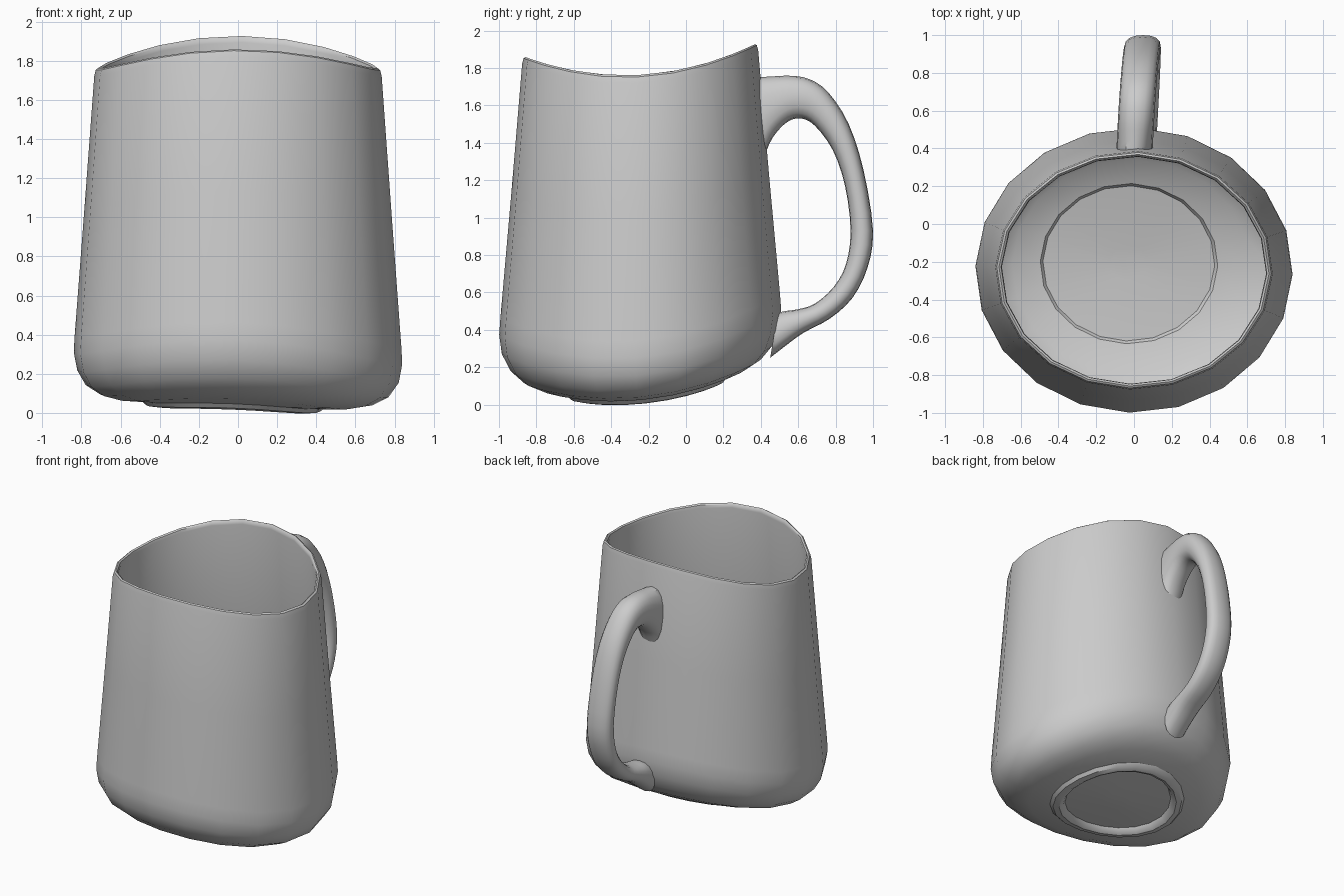
import bpy, bmesh, math
from mathutils import Vector

cube = bpy.data.objects.get("Cube")
if cube:
    bpy.data.objects.remove(cube)

glaze = bpy.data.materials.new("grey glaze")
glaze.use_nodes = True
GREY = (0.6, 0.6, 0.6, 1)
glaze.diffuse_color = GREY
glaze.node_tree.nodes["Principled BSDF"].inputs["Base Color"].default_value = GREY

SIDES = 20
CENTRE_Y = -0.245
HEIGHT = 1.76


def mesh_object(name, rings, cap_ends):
    """Skin a list of closed point rings into a smooth object."""
    bm = bmesh.new()
    loops = [[bm.verts.new(p) for p in ring] for ring in rings]
    for a, b in zip(loops, loops[1:]):
        n = len(a)
        for i in range(n):
            j = (i + 1) % n
            bm.faces.new((a[i], a[j], b[j], b[i]))
    if cap_ends:
        bm.faces.new(loops[0])
        bm.faces.new(loops[-1])
    bmesh.ops.recalc_face_normals(bm, faces=bm.faces)
    mesh = bpy.data.meshes.new(name)
    bm.to_mesh(mesh)
    bm.free()
    mesh.materials.append(glaze)
    ob = bpy.data.objects.new(name, mesh)
    bpy.context.collection.objects.link(ob)
    bpy.ops.object.select_all(action="DESELECT")
    ob.select_set(True)
    bpy.context.view_layer.objects.active = ob
    bpy.ops.object.shade_smooth_by_angle(angle=math.radians(35))
    return ob


def mug_ring(r, z):
    """Oval ring, bent into a saddle and tilted a little towards the base."""
    t = min(max(z / HEIGHT, 0), 1)
    ratio = 0.905 - 0.047 * t
    shift = min(1, 2 * (1 - r / 0.84)) if z < 0.15 else 0
    ring = []
    for i in range(SIDES):
        a = 2 * math.pi * i / SIDES - 0.03
        x = r * math.cos(a) - 0.03 * shift
        dy = r * ratio * math.sin(a) + 0.04 * shift
        bend = (0.27 + 0.076 * t) * dy * dy
        tilt = (0.096 - 0.04 * t) * dy - 0.04 * (1 - t) * x
        ring.append((x, CENTRE_Y + dy, z + 0.012 * (1 - t) + bend + tilt))
    return ring


# Mug body: recessed base, foot ring, outer wall, lip, inner wall, floor
profile = [
    (0.1, 0.045), (0.37, 0.045), (0.385, 0.02), (0.41, 0.006), (0.45, 0.01),
    (0.47, 0.03), (0.6, 0.035), (0.7, 0.055), (0.775, 0.1), (0.822, 0.175),
    (0.84, 0.27), (0.835, 0.36), (0.785, 1.03), (0.735, 1.72), (0.727, 1.752),
    (0.715, 1.762), (0.704, 1.755), (0.7, 1.735), (0.755, 1.03), (0.81, 0.34),
    (0.8, 0.23), (0.75, 0.15), (0.63, 0.1), (0.47, 0.088), (0.455, 0.07),
    (0.1, 0.07),
]
mesh_object("mug_body", [mug_ring(r, z) for r, z in profile], True)


# Handle: outer and inner edge of each section, as (y, z) pairs
sections = [
    ((0.385, 1.75), (0.42, 1.33)),
    ((0.47, 1.755), (0.465, 1.43)),
    ((0.56, 1.758), (0.54, 1.51)),
    ((0.66, 1.74), (0.615, 1.53)),
    ((0.76, 1.67), (0.69, 1.49)),
    ((0.87, 1.5), (0.785, 1.36)),
    ((0.95, 1.25), (0.85, 1.17)),
    ((1.0, 0.93), (0.88, 0.93)),
    ((0.97, 0.73), (0.855, 0.75)),
    ((0.89, 0.57), (0.79, 0.63)),
    ((0.77, 0.46), (0.69, 0.54)),
    ((0.63, 0.385), (0.6, 0.51)),
    ((0.54, 0.32), (0.53, 0.5)),
    ((0.45, 0.25), (0.49, 0.49)),
]


def spline(points, steps=3):
    """Catmull-Rom resampling of a point list."""
    p = [points[0]] + points + [points[-1]]
    out = []
    for a, b, c, d in zip(p, p[1:], p[2:], p[3:]):
        for k in range(steps):
            t = k / steps
            out.append((b * 2 + (c - a) * t + (a * 2 - b * 5 + c * 4 - d) * t ** 2
                        + (b * 3 - a - c * 3 + d) * t ** 3) / 2)
    return out + [points[-1]]


def lean(y, z):
    return 0.06 * (y - 0.4) + 0.015 * (1.75 - z)


outer = spline([Vector((0, *o)) for o, i in sections])
inner = spline([Vector((0, *i)) for o, i in sections])
rings = []
for o, i in zip(outer, inner):
    mid, half = (o + i) / 2, (o - i) / 2
    ring = []
    for k in range(16):
        a = 2 * math.pi * k / 16
        c, s = math.cos(a), math.sin(a)
        # rounded, slightly squared section
        p = mid + half * math.copysign(abs(c) ** 0.85, c)
        p.x = lean(p.y, p.z) + 0.096 * math.copysign(abs(s) ** 0.85, s)
        ring.append(p)
    rings.append(ring)
mesh_object("handle", rings, True)
